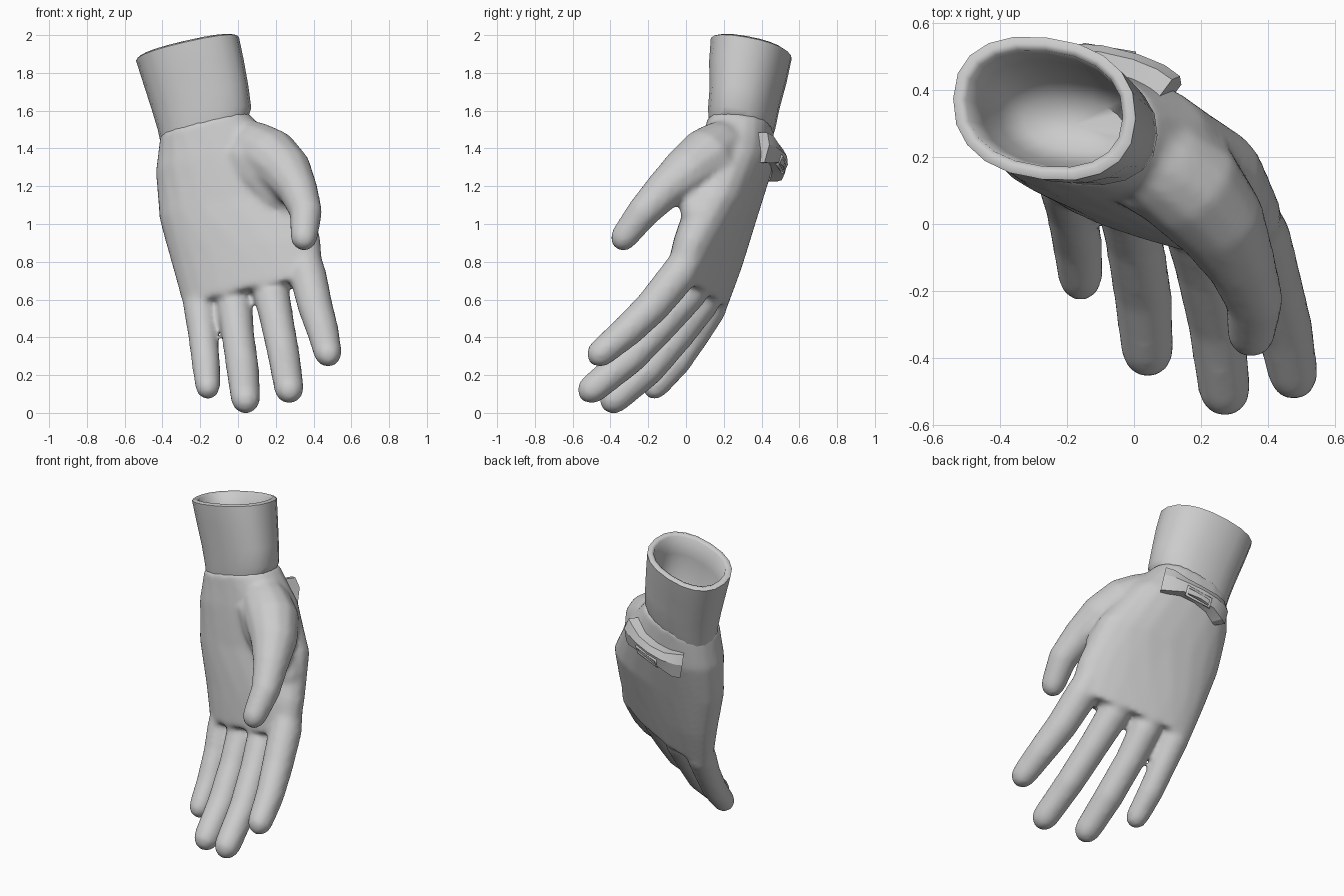
import bpy, bmesh, math
from mathutils import Vector as V

if "Cube" in bpy.data.objects:
    bpy.data.objects.remove(bpy.data.objects["Cube"])


def loft(bm, rings, pole_a=None, pole_b=None):
    """Skin a list of point rings; ends are closed with a fan to a pole."""
    vr = [[bm.verts.new(p) for p in r] for r in rings]
    n = len(vr[0])
    for a, b in zip(vr, vr[1:]):
        for i in range(n):
            bm.faces.new((a[i], a[(i + 1) % n], b[(i + 1) % n], b[i]))
    for r, pole in ((vr[0], pole_a), (vr[-1], pole_b)):
        c = sum((v.co for v in r), V()) / n if pole is None else V(pole)
        p = bm.verts.new(c)
        for i in range(n):
            bm.faces.new((r[i], r[(i + 1) % n], p))


def section(L, R, t, n, power=2.4, inset=0, count=20):
    """Flattened ring spanning from edge L to edge R with half thickness t."""
    L, R = V(L), V(R)
    c, w = (L + R) / 2, (R - L) / 2
    w = w * (1 - inset / w.length)
    pts = []
    for i in range(count):
        a = 2 * math.pi * i / count
        ca, sa = math.cos(a), math.sin(a)
        e = 2 / power
        pts.append(c + w * math.copysign(abs(ca) ** e, ca)
                   + n * (t - inset) * math.copysign(abs(sa) ** e, sa))
    return pts


def digit(bm, path):
    """Tapered round finger through (x, y, z, radius) points with a round tip."""
    p = [V(q[:3]) for q in path]
    rad = [q[3] for q in path]
    last = len(path) - 1
    end = (p[-1] - p[-2]).normalized()
    for k, s in ((0.55, 0.87), (0.95, 0.5)):
        p.append(p[last] + end * rad[last] * k)
        rad.append(rad[last] * s)
    rings = []
    for i, c in enumerate(p):
        t = (p[min(i + 1, len(p) - 1)] - p[max(i - 1, 0)]).normalized()
        u = (V((1, 0, 0)) - t * t.x).normalized()
        v = t.cross(u)
        rings.append([c + (u * math.cos(a) + v * math.sin(a)) * rad[i]
                      for a in (2 * math.pi * k / 12 for k in range(12))])
    loft(bm, rings, None, p[last] + end * rad[last] * 1.12)


def make(name, bm, angle=40):
    bmesh.ops.recalc_face_normals(bm, faces=bm.faces)
    me = bpy.data.meshes.new(name)
    bm.to_mesh(me)
    bm.free()
    ob = bpy.data.objects.new(name, me)
    bpy.context.collection.objects.link(ob)
    bpy.ops.object.select_all(action='DESELECT')
    ob.select_set(True)
    bpy.context.view_layer.objects.active = ob
    if angle:
        bpy.ops.object.shade_smooth_by_angle(angle=math.radians(angle))
    return ob


# Palm: sections from wrist to knuckles
bm = bmesh.new()
palm = [((-.41, .32, 1.47), (.055, .26, 1.59), .175),
        ((-.435, .30, 1.27), (.22, .23, 1.41), .19),
        ((-.415, .255, 1.02), (.38, .14, 1.17), .17),
        ((-.345, .22, .77), (.435, .01, .92), .145),
        ((-.285, .165, .55), (.45, -.06, .72), .115)]
mid = [(V(a) + V(b)) / 2 for a, b, t in palm]
rings = []
for i, (a, b, t) in enumerate(palm):
    axis = mid[min(i + 1, 4)] - mid[max(i - 1, 0)]
    n = (V(b) - V(a)).cross(axis).normalized()
    rings.append(section(a, b, t, n if n.y > 0 else -n))
loft(bm, rings)

# Fingers, thumb, and the pad and web that join thumb to palm
for path in (
    [(-.19, .17, .68, .08), (-.20, .125, .55, .09), (-.185, .045, .41, .08),
     (-.17, -.055, .26, .076), (-.16, -.16, .142, .068)],
    [(-.03, .14, .72, .085), (-.02, .08, .58, .096), (.0, -.045, .41, .088),
     (.025, -.20, .23, .088), (.04, -.375, .077, .08)],
    [(.16, .09, .76, .085), (.175, .02, .64, .098), (.21, -.125, .47, .09),
     (.245, -.295, .29, .086), (.27, -.492, .13, .08)],
    [(.34, .04, .86, .085), (.37, -.04, .73, .1), (.41, -.18, .56, .094),
     (.45, -.315, .43, .086), (.475, -.447, .32, .076)],
    [(.0, .24, 1.45, .12), (.08, .18, 1.40, .15), (.17, .11, 1.345, .165),
     (.26, .0, 1.27, .14), (.32, -.12, 1.175, .106), (.36, -.23, 1.06, .088),
     (.35, -.325, .935, .074)],
    [(.02, .18, 1.38, .14), (.14, .11, 1.26, .14), (.24, .06, 1.15, .12),
     (.31, .06, 1.06, .09)],
):
    digit(bm, path)
hand = make("hand", bm, 0)
rm = hand.modifiers.new("blend", 'REMESH')
rm.mode, rm.voxel_size = 'VOXEL', .016
sm = hand.modifiers.new("soften", 'SMOOTH')
sm.factor, sm.iterations = .5, 10
for m in ("blend", "soften"):
    bpy.ops.object.modifier_apply(modifier=m)
bpy.ops.object.shade_smooth()

# Hollow cuff: outer wall, rounded rim, inner wall narrowing to a deep floor
n = V((.03, .98, -.17)).normalized()
outer = [((-.41, .315, 1.43), (.05, .26, 1.55), .165),
         ((-.425, .325, 1.50), (.07, .265, 1.615), .178),
         ((-.455, .34, 1.60), (.055, .28, 1.73), .185),
         ((-.50, .36, 1.74), (.03, .295, 1.87), .205),
         ((-.54, .375, 1.865), (.005, .315, 1.99), .215)]
rings = [section(a, b, t, n, 2.3) for a, b, t in outer]
lift = V((-.003, .0, .01))
rings.append([p + lift for p in section(*outer[4], n, 2.3, inset=.02)])
rings += [section(*outer[k], n, 2.3, inset=s)
          for k, s in ((4, .04), (3, .045), (2, .055), (1, .10))]
bm = bmesh.new()
loft(bm, rings, None, (-.18, .295, 1.545))
make("cuff", bm, 60)

# Wrist strap on the back of the hand, tall at both ends
strap = [((.11, .40, 1.405), .08, .045), ((.07, .43, 1.395), .075, .045),
         ((.0, .465, 1.375), .05, .04), ((-.10, .49, 1.35), .045, .04),
         ((-.19, .495, 1.325), .055, .04), ((-.26, .475, 1.305), .075, .04),
         ((-.29, .455, 1.30), .075, .04)]
pts = [V(s[0]) for s in strap]
rings = []
for i, (c, h, d) in enumerate(strap):
    t = (pts[max(i - 1, 0)] - pts[min(i + 1, 6)]).normalized()
    out = V((0, 0, 1)).cross(t).normalized()
    up = t.cross(out)
    rings.append([pts[i] + up * h * a + out * d * b
                  for a, b in ((-1, -1), (-1, .7), (.2, 1.1), (1, .6), (1, -1))])
bm = bmesh.new()
loft(bm, rings)
make("wrist_strap", bm, 20)

# Thin rectangular buckle link on the strap
cu = bpy.data.curves.new("buckle_link", 'CURVE')
cu.dimensions, cu.bevel_depth, cu.bevel_resolution = '3D', .011, 1
sp = cu.splines.new('POLY')
link = ((.0, .505, 1.36), (-.15, .53, 1.32), (-.15, .51, 1.275), (.0, .485, 1.315))
sp.points.add(3)
for p, c in zip(sp.points, link):
    p.co = (*c, 1)
sp.use_cyclic_u = True
ob = bpy.data.objects.new("buckle_link", cu)
bpy.context.collection.objects.link(ob)
bpy.ops.object.select_all(action='DESELECT')
ob.select_set(True)
bpy.context.view_layer.objects.active = ob
bpy.ops.object.convert(target='MESH')
